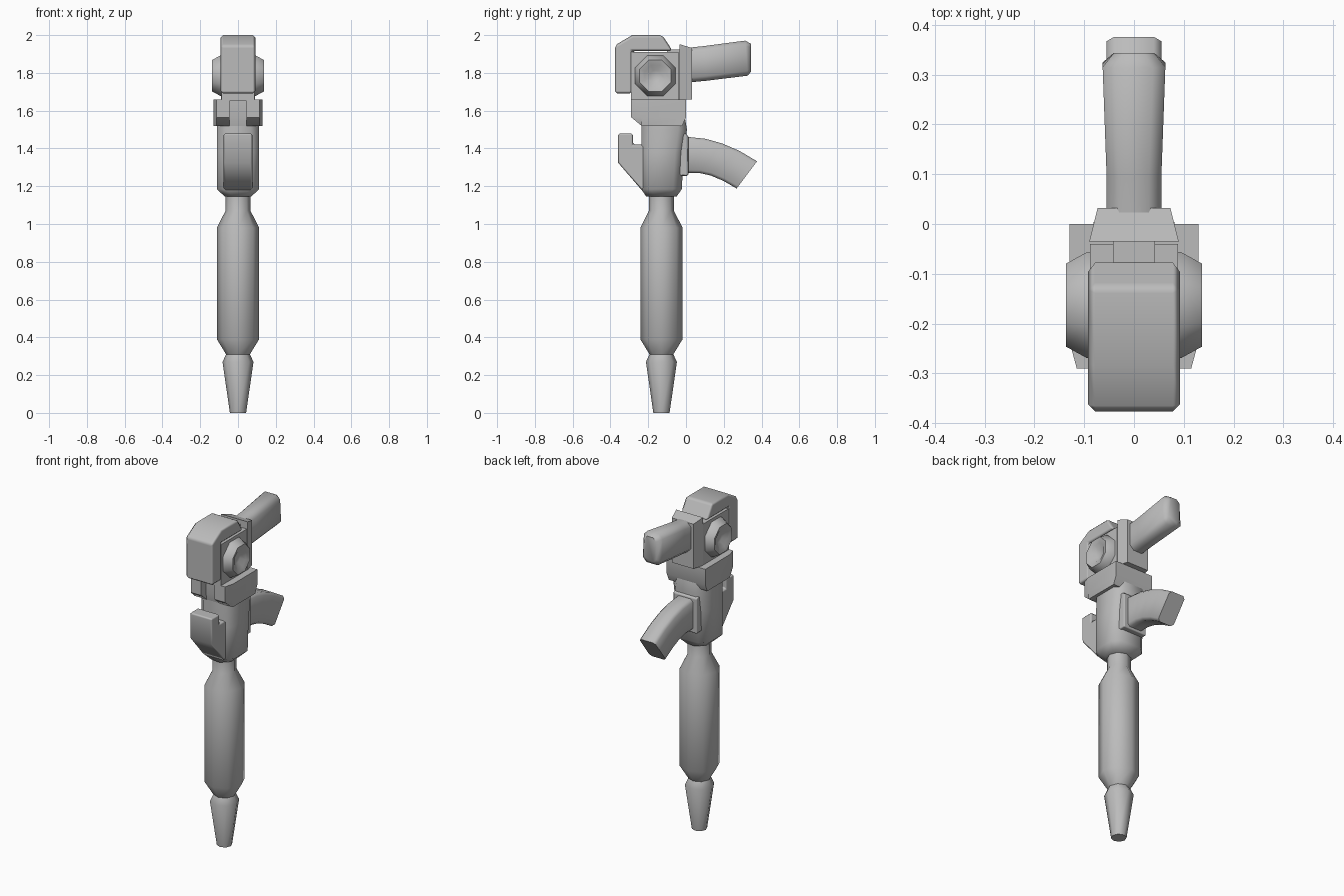
import bpy, bmesh
from math import pi, cos, sin, radians
from mathutils import Vector

if "Cube" in bpy.data.objects:
    bpy.data.objects.remove(bpy.data.objects["Cube"], do_unlink=True)

grey = bpy.data.materials.new("plain grey")
grey.use_nodes = True
colour = (0.5, 0.5, 0.5, 1)
grey.diffuse_color = colour
grey.node_tree.nodes["Principled BSDF"].inputs["Base Color"].default_value = colour

SHAFT_Y = -0.13


def loft(name, rings, bevel=0.0, angle=50):
    """Skin a stack of equal-sized closed rings and cap both ends."""
    bm = bmesh.new()
    loops = [[bm.verts.new(p) for p in ring] for ring in rings]
    n = len(loops[0])
    for a, b in zip(loops, loops[1:]):
        for i in range(n):
            j = (i + 1) % n
            bm.faces.new((a[i], a[j], b[j], b[i]))
    bm.faces.new(loops[0][::-1])
    bm.faces.new(loops[-1])
    bmesh.ops.recalc_face_normals(bm, faces=bm.faces)
    mesh = bpy.data.meshes.new(name)
    bm.to_mesh(mesh)
    bm.free()
    mesh.materials.append(grey)
    obj = bpy.data.objects.new(name, mesh)
    bpy.context.collection.objects.link(obj)
    mesh.shade_smooth()
    mesh.set_sharp_from_angle(angle=radians(angle))
    if bevel:
        mod = obj.modifiers.new("soft edges", "BEVEL")
        mod.width = bevel
        mod.segments = 1
        mod.limit_method = "ANGLE"
        mod.angle_limit = radians(50)
        mod.harden_normals = True
    return obj


def chamfered(w, h, c):
    """Outline of a rectangle with half sizes w, h and cut corners."""
    return [(w, h - c), (w - c, h), (c - w, h), (-w, h - c),
            (-w, c - h), (c - w, -h), (w - c, -h), (w, c - h)]


def side_prism(name, outline, half_width, bevel=0.0):
    """Extrude a (y, z) outline symmetrically across x."""
    return loft(name, [[(x, y, z) for y, z in outline]
                       for x in (-half_width, half_width)], bevel)


def tube(name, sections):
    """Chamfered tube; each section is y, z, half width, half height, chamfer, tilt."""
    rings = []
    for y, z, w, h, c, tilt in sections:
        t = radians(tilt)
        rings.append([(u, y - v * sin(t), z + v * cos(t))
                      for u, v in chamfered(w, h, c)])
    return loft(name, rings)


# Turned shaft with tapered tip
profile = [(0.043, 0), (0.082, 0.27), (0.063, 0.31), (0.112, 0.39),
           (0.112, 0.98), (0.066, 1.07), (0.066, 1.18)]
loft("shaft", [[(r * cos(k * pi / 4), SHAFT_Y + r * sin(k * pi / 4), z)
                for k in range(8)] for r, z in profile])

# Grip body above the shaft
body = [(0.07, 0.08, 1.145, SHAFT_Y), (0.112, 0.108, 1.185, SHAFT_Y),
        (0.112, 0.112, 1.38, -0.125), (0.112, 0.12, 1.5, -0.115),
        (0.108, 0.115, 1.56, -0.12)]
loft("grip_body", [[(x, yc + y, z) for x, y in chamfered(w, d, 0.045)]
                   for w, d, z, yc in body])

# Front hook
side_prism("front_hook", [(-0.36, 1.48), (-0.28, 1.48), (-0.28, 1.42), (-0.16, 1.42),
                          (-0.16, 1.18), (-0.235, 1.18), (-0.36, 1.325)], 0.076, 0.01)

# Collar with a slot at the front
slot = [(-0.13, 0), (-0.13, -0.235), (-0.115, -0.29), (-0.045, -0.29), (-0.045, -0.245),
        (0.045, -0.245), (0.045, -0.29), (0.115, -0.29), (0.13, -0.235), (0.13, 0)]
loft("collar", [[(x, min(back, max(front, y)), z) for x, y in slot]
                for z, front, back in ((1.52, -0.236, -0.02), (1.565, -0.29, 0),
                                       (1.66, -0.29, 0))])

# Head block and curved hood
side_prism("head_block", [(-0.29, 1.65), (-0.04, 1.65), (-0.04, 1.91), (-0.29, 1.91)], 0.088)
side_prism("neck", [(-0.1, 1.65), (-0.02, 1.65), (-0.02, 1.925), (-0.1, 1.925)], 0.042)
side_prism("hood", [(-0.377, 1.69), (-0.377, 1.945), (-0.285, 2.0), (-0.125, 2.0),
                    (-0.07, 1.915), (-0.285, 1.915), (-0.285, 1.69)], 0.092, 0.014)

# Octagonal dished dials on both sides
for side, label in ((1, "left"), (-1, "right")):
    steps = [(0.115, 0.07), (0.115, 0.095), (0.09, 0.137), (0.06, 0.128), (0.03, 0.108)]
    loft(label + "_dial", [[(side * x, -0.163 + r * cos((k + 0.5) * pi / 4),
                             1.785 + r * sin((k + 0.5) * pi / 4)) for k in range(8)]
                           for r, x in steps])

# Back plate behind the head
plate = [(-0.09, -0.035), (0.09, -0.035), (0.073, 0.032), (-0.073, 0.032)]
loft("back_plate", [[(x, y, z + slope * (y + 0.035)) for x, y in plate]
                    for z, slope in ((1.66, 0), (1.952, -0.3))])

# Upper rear arm, slightly flared with a chamfered end
tube("upper_arm", [(0.0, 1.84, 0.055, 0.092, 0.025, 0), (0.1, 1.85, 0.055, 0.092, 0.025, 4),
                   (0.32, 1.878, 0.063, 0.093, 0.025, 4), (0.344, 1.88, 0.04, 0.074, 0.02, 0)])

# Curved lower spout and its mounting plate
tube("lower_spout", [(-0.04, 1.365, 0.055, 0.095, 0.015, 0), (0.02, 1.365, 0.055, 0.095, 0.015, 0),
                     (0.09, 1.36, 0.055, 0.092, 0.015, -9), (0.16, 1.342, 0.055, 0.09, 0.015, -19),
                     (0.24, 1.308, 0.055, 0.09, 0.015, -28), (0.322, 1.26, 0.055, 0.09, 0.015, -37)])
side_prism("spout_plate", [(-0.045, 1.255), (0.012, 1.255), (0.012, 1.47), (-0.045, 1.5)], 0.081, 0.008)
